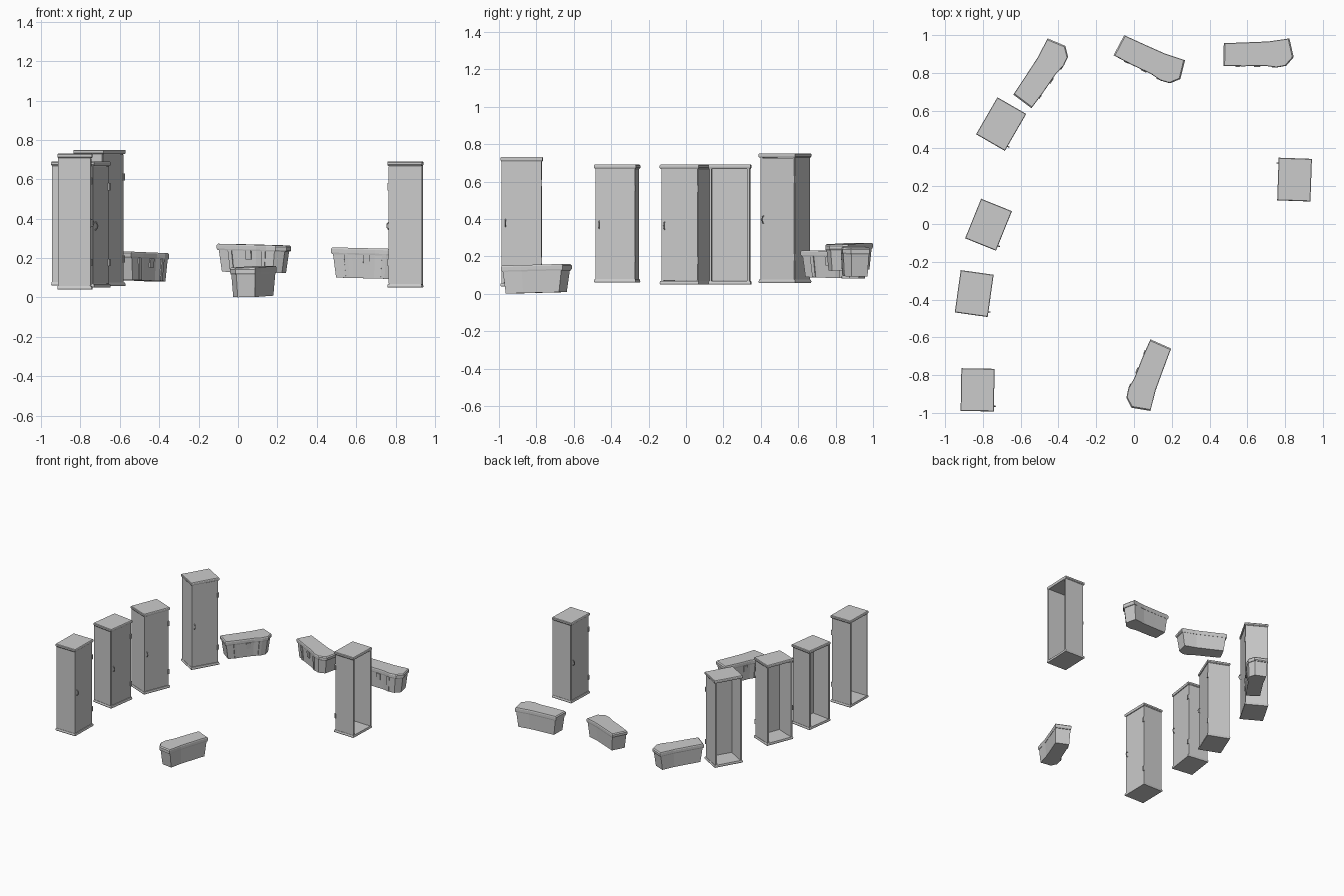
import bpy, bmesh
from math import radians, sin, cos, pi
from mathutils import Matrix

if "Cube" in bpy.data.objects:
    bpy.data.objects.remove(bpy.data.objects["Cube"])


def loft(name, outline, rings, mat, fix=None):
    """Stack scaled copies of a plan outline: rings = (z, scale), bottom to top."""
    bm = bmesh.new()
    loops = []
    for z, s in rings:
        pts = [(x * s, y * s, z) for x, y in outline]
        loops.append([bm.verts.new(fix(*p) if fix else p) for p in pts])
    n = len(outline)
    for a, b in zip(loops, loops[1:]):
        for i in range(n):
            j = (i + 1) % n
            bm.faces.new((a[i], a[j], b[j], b[i]))
    bm.faces.new(loops[0][::-1])
    bm.faces.new(loops[-1])
    bmesh.ops.recalc_face_normals(bm, faces=bm.faces)
    me = bpy.data.meshes.new(name)
    bm.to_mesh(me)
    bm.free()
    ob = bpy.data.objects.new(name, me)
    ob.matrix_world = mat
    bpy.context.collection.objects.link(ob)
    return ob


def box(name, x0, x1, y0, y1, z0, z1, mat):
    return loft(name, [(x0, y0), (x1, y0), (x1, y1), (x0, y1)],
                [(z0, 1), (z1, 1)], mat)


def handle(mat, z):
    """Small C-shaped pull bent out from the door."""
    cu = bpy.data.curves.new("door_handle", 'CURVE')
    cu.dimensions = '3D'
    cu.bevel_depth = 0.003
    cu.bevel_resolution = 0
    cu.use_fill_caps = True
    sp = cu.splines.new('POLY')
    sp.points.add(6)
    for i, p in enumerate(sp.points):
        a = -pi / 2 + pi * i / 6
        p.co = (0.083 + 0.016 * cos(a), -0.085, z + 0.02 * sin(a), 1)
    ob = bpy.data.objects.new("door_handle", cu)
    ob.matrix_world = mat
    bpy.context.collection.objects.link(ob)


def locker(x, y, z0, z1, rot):
    """Tall cupboard, door on local +x, open on local -x."""
    m = Matrix.Translation((x, y, z0)) @ Matrix.Rotation(radians(rot), 4, 'Z')
    h = z1 - z0
    X, Y, t = 0.083, 0.107, 0.012
    # top and base with a slight overhang
    cap = [(-0.086, -0.113), (0.09, -0.113), (0.09, 0.113), (-0.086, 0.113)]
    loft("locker_top", cap, [(h - 0.022, 0.96), (h - 0.016, 1), (h - 0.004, 1), (h, 0.97)], m)
    loft("locker_base", cap, [(0, 0.98), (0.008, 1), (0.018, 0.97)], m)
    # side walls and door
    for s in (-1, 1):
        y0, y1 = sorted((s * (Y - t), s * Y))
        box("locker_side", -X, X - 0.004, y0, y1, 0.016, h - 0.02, m)
    box("locker_door", X - 0.016, X, -Y + 0.003, Y - 0.003, 0.02, h - 0.024, m)
    # hinges and pull
    for f in (0.2, 0.8):
        box("door_hinge", X - 0.006, X + 0.006, Y - 0.012, Y + 0.002,
            h * f - 0.018, h * f + 0.018, m)
    handle(m, h * 0.49)


# chest plan, warped at its +x end
PLAN = [(-0.184, -0.058), (-0.08, -0.063), (0.04, -0.064), (0.1, -0.074),
        (0.15, -0.066), (0.19, -0.022), (0.17, 0.078), (0.06, 0.065),
        (-0.06, 0.063), (-0.178, 0.062)]


def chest(x, y, z0, z1, rot):
    """Low tapered chest with an overhanging lid, slightly tilted."""
    m = Matrix.Translation((x, y, z0)) @ Matrix.Rotation(radians(rot), 4, 'Z')
    k = (z1 - z0) / 0.155

    def tilt(px, py, pz):
        return (px, py, pz * k + 0.005 - 0.025 * px)

    loft("chest_body", PLAN, [(0, 0.86), (0.124, 0.95)], m, tilt)
    loft("chest_lid", PLAN, [(0.116, 0.97), (0.124, 1), (0.142, 1), (0.15, 0.96)], m, tilt)
    # straps and latch on the front
    for sx in (-0.115, 0.09):
        yf = -0.069 if sx < 0 else -0.078
        strap = [(sx - 0.011, yf), (sx + 0.011, yf), (sx + 0.011, -0.05), (sx - 0.011, -0.05)]
        loft("chest_strap", strap, [(0.002, 0.86), (0.12, 0.95)], m, tilt)
    latch = [(-0.022, -0.071), (0.012, -0.071), (0.012, -0.05), (-0.022, -0.05)]
    loft("chest_latch", latch, [(0.07, 0.92), (0.118, 0.97)], m, tilt)


for spec in [(-0.83, -0.878, 0.04, 0.73, -1), (-0.848, -0.368, 0.06, 0.69, -8),
             (-0.772, -0.003, 0.05, 0.69, -22), (-0.705, 0.53, 0.057, 0.75, -30),
             (0.852, 0.235, 0.05, 0.69, 178)]:
    locker(*spec)

for spec in [(0.075, -0.803, 0.0, 0.155, 249), (-0.488, 0.798, 0.08, 0.228, 56),
             (0.083, 0.868, 0.122, 0.268, -25), (0.655, 0.9, 0.092, 0.25, 1.5)]:
    chest(*spec)
